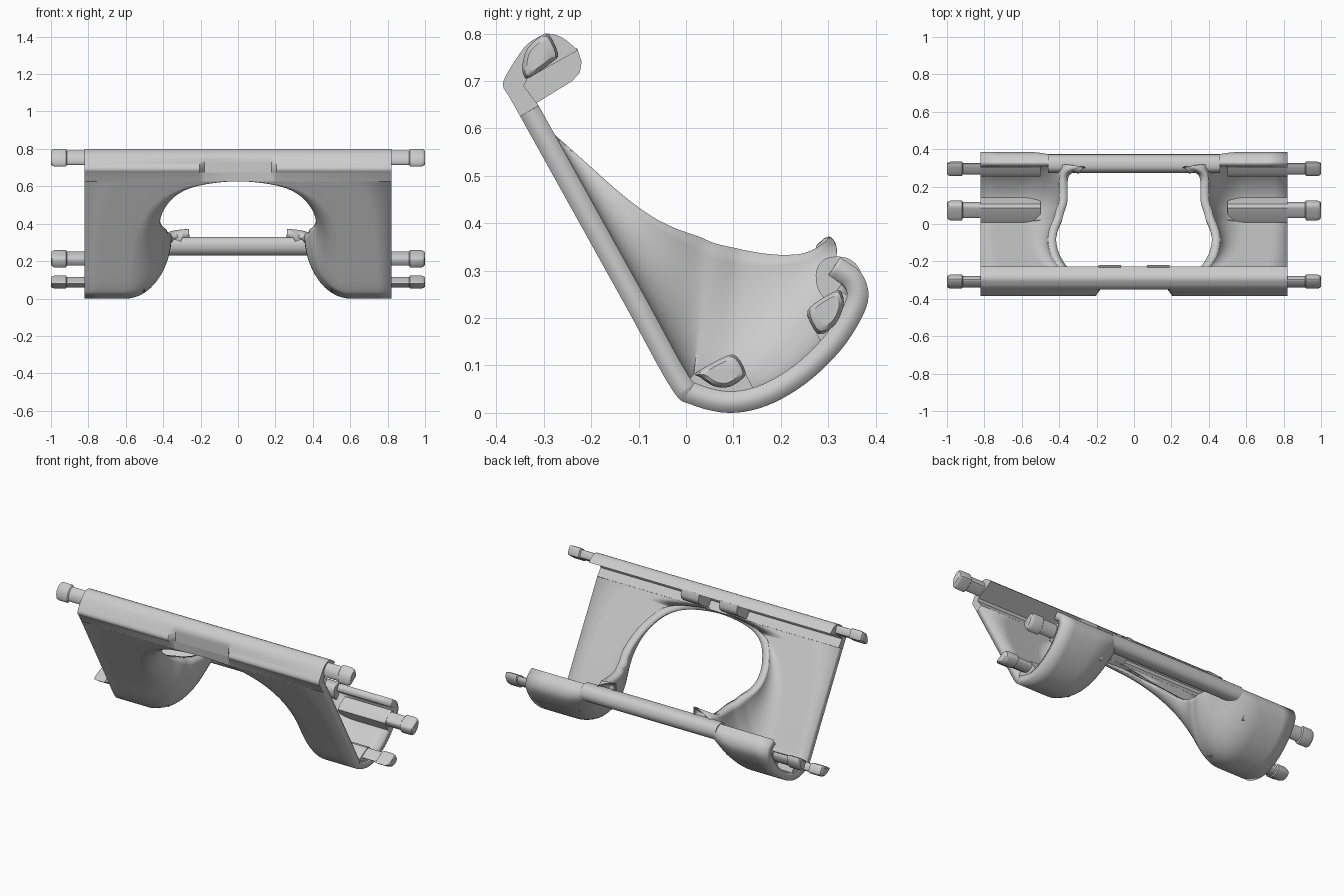
import bpy, bmesh, math

if "Cube" in bpy.data.objects:
    bpy.data.objects.remove(bpy.data.objects["Cube"])


def catmull(rows, n, ghost=None, closed=False):
    """Smooth curve through rows of any dimension."""
    k = len(rows)
    if closed:
        pts = [rows[-1]] + rows + rows[:2]
    else:
        pts = [ghost or rows[0]] + rows + [rows[-1]]
    out = []
    for i in range(1, len(pts) - 2):
        a, b, c, d = pts[i - 1:i + 3]
        for s in range(n):
            u = s / n
            out.append(tuple(0.5 * (2 * q + (r - p) * u + (2 * p - 5 * q + 4 * r - w) * u * u
                             + (3 * q - p - 3 * r + w) * u ** 3)
                             for p, q, r, w in zip(a, b, c, d)))
    if not closed:
        out.append(tuple(rows[-1]))
    return out


def finish(bm, name, mirror=False, thick=0, angle=35):
    me = bpy.data.meshes.new(name)
    bm.to_mesh(me)
    bm.free()
    ob = bpy.data.objects.new(name, me)
    bpy.context.collection.objects.link(ob)
    if thick:
        m = ob.modifiers.new("wall", 'SOLIDIFY')
        m.thickness = thick
        m.offset = -1
    if mirror:
        m = ob.modifiers.new("mirror", 'MIRROR')
        m.use_mirror_merge = False
    bpy.ops.object.select_all(action='DESELECT')
    bpy.context.view_layer.objects.active = ob
    ob.select_set(True)
    bpy.ops.object.shade_smooth_by_angle(angle=math.radians(angle))
    return ob


def loft(name, sections, mirror=False):
    """Solid through (x, [(y, z), ...]) sections."""
    bm = bmesh.new()
    rings = [[bm.verts.new((x, y, z)) for y, z in pts] for x, pts in sections]
    n = len(rings[0])
    for a, b in zip(rings, rings[1:]):
        for i in range(n):
            j = (i + 1) % n
            bm.faces.new((a[i], a[j], b[j], b[i]))
    bm.faces.new(rings[0][::-1])
    bm.faces.new(rings[-1])
    bmesh.ops.recalc_face_normals(bm, faces=bm.faces)
    return finish(bm, name, mirror)


def scaled(pts, f):
    cy = sum(p[0] for p in pts) / len(pts)
    cz = sum(p[1] for p in pts) / len(pts)
    return [(cy + (y - cy) * f, cz + (z - cz) * f) for y, z in pts]


END = 0.82

# Shell: slanted plate running into a trough whose inner end curls up to the rim.
# Each row: outer profile y, z, curl start x, rim x, y, z
rows = [
    (-.350, .626, .06, .00, -.335, .627), (-.335, .599, .27, .20, -.315, .608),
    (-.300, .536, .41, .32, -.265, .565), (-.250, .446, .50, .39, -.18, .490),
    (-.190, .338, .55, .415, -.10, .430), (-.120, .212, .58, .41, -.04, .395),
    (-.030, .050, .60, .385, .02, .370), (.010, .018, .60, .375, .06, .355),
    (.090, .000, .60, .36, .10, .345), (.170, .015, .60, .355, .14, .338),
    (.250, .060, .60, .355, .18, .333), (.320, .125, .60, .355, .22, .330),
    (.365, .190, .59, .35, .25, .328), (.385, .245, .57, .335, .27, .327),
    (.370, .295, .53, .30, .285, .327), (.325, .328, .48, .26, .30, .327)]
g = rows[1]
curve = catmull(rows, 5, ghost=g[:3] + (-g[3],) + g[4:])
bm = bmesh.new()
grid = []
STEPS = 16
for py, pz, xs, rx, ry, rz in curve:
    line = [bm.verts.new((END + (xs - END) * k / 3, py, pz)) for k in range(3)]
    for k in range(STEPS + 1):
        a = math.pi / 2 * k / STEPS
        f = 1 - math.cos(a)
        line.append(bm.verts.new((xs + (rx - xs) * math.sin(a),
                                  py + (ry - py) * f, pz + (rz - pz) * f)))
    grid.append(line)
for r0, r1 in zip(grid, grid[1:]):
    for j in range(len(r0) - 1):
        bm.faces.new((r0[j], r0[j + 1], r1[j + 1], r1[j]))
finish(bm, "plate_and_trough", mirror=True, thick=.045, angle=50)

# Rolled top rail with the shallow flat recess in the middle of its front
rail = [(-.350, .626)] + catmull(
    [(-.376, .672), (-.386, .69), (-.378, .715), (-.342, .77), (-.315, .791),
     (-.29, .80), (-.26, .791), (-.228, .765)], 4) + [(-.335, .705), (-.342, .69), (-.311, .648)]
flat = [(max(y, -.35), z) for y, z in rail]
loft("top_rail", [(-END, rail), (-.205, rail), (-.18, flat), (.18, flat), (.205, rail), (END, rail)])

# Two tabs hanging under the rail
tab = [(-.345, .71), (-.23, .77), (-.22, .74), (-.224, .718), (-.24, .70), (-.32, .651), (-.345, .69)]
loft("rail_tab", [(.07, tab), (.19, tab)], mirror=True)

# Cross bar joining the two trough lips
bar = catmull([(.275, .30), (.278, .262), (.30, .236), (.33, .23), (.36, .243),
               (.373, .275), (.362, .31), (.335, .328), (.295, .326)], 4, closed=True)
loft("cross_bar", [(-.46, bar), (.46, bar)])

# Thick ribs inside the trough that carry the pins
rib_a = [(0, .065), (.02, .085), (.085, .12), (.108, .116), (.143, .05), (.13, .035), (.04, .035)]
rib_b = [(.29, .14), (.255, .205), (.27, .226), (.325, .258), (.352, .24), (.345, .19), (.32, .145)]
for name, pts in (("front_rib", rib_a), ("rear_rib", rib_b)):
    loft(name, [(.5, pts), (END, pts)], mirror=True)

# Clip pins at both ends: thinner stem, full head, chamfered tip
pins = {
    "top_pin": [(-.345, .735), (-.335, .768), (-.305, .796), (-.288, .797), (-.27, .758),
                (-.28, .742), (-.33, .707), (-.343, .713)],
    "front_pin": [(.022, .085), (.085, .12), (.108, .118), (.125, .088), (.12, .073),
                  (.092, .055), (.06, .056), (.03, .075)],
    "rear_pin": [(.256, .207), (.27, .23), (.318, .258), (.33, .25), (.332, .225),
                 (.315, .187), (.28, .166)]}
for name, pts in pins.items():
    head = catmull(pts, 3, closed=True)
    stem = scaled(head, .8)
    loft(name, [(.79, stem), (.915, stem), (.92, head), (.98, head),
                (.995, scaled(head, .88)), (1.0, scaled(head, .7))], mirror=True)
